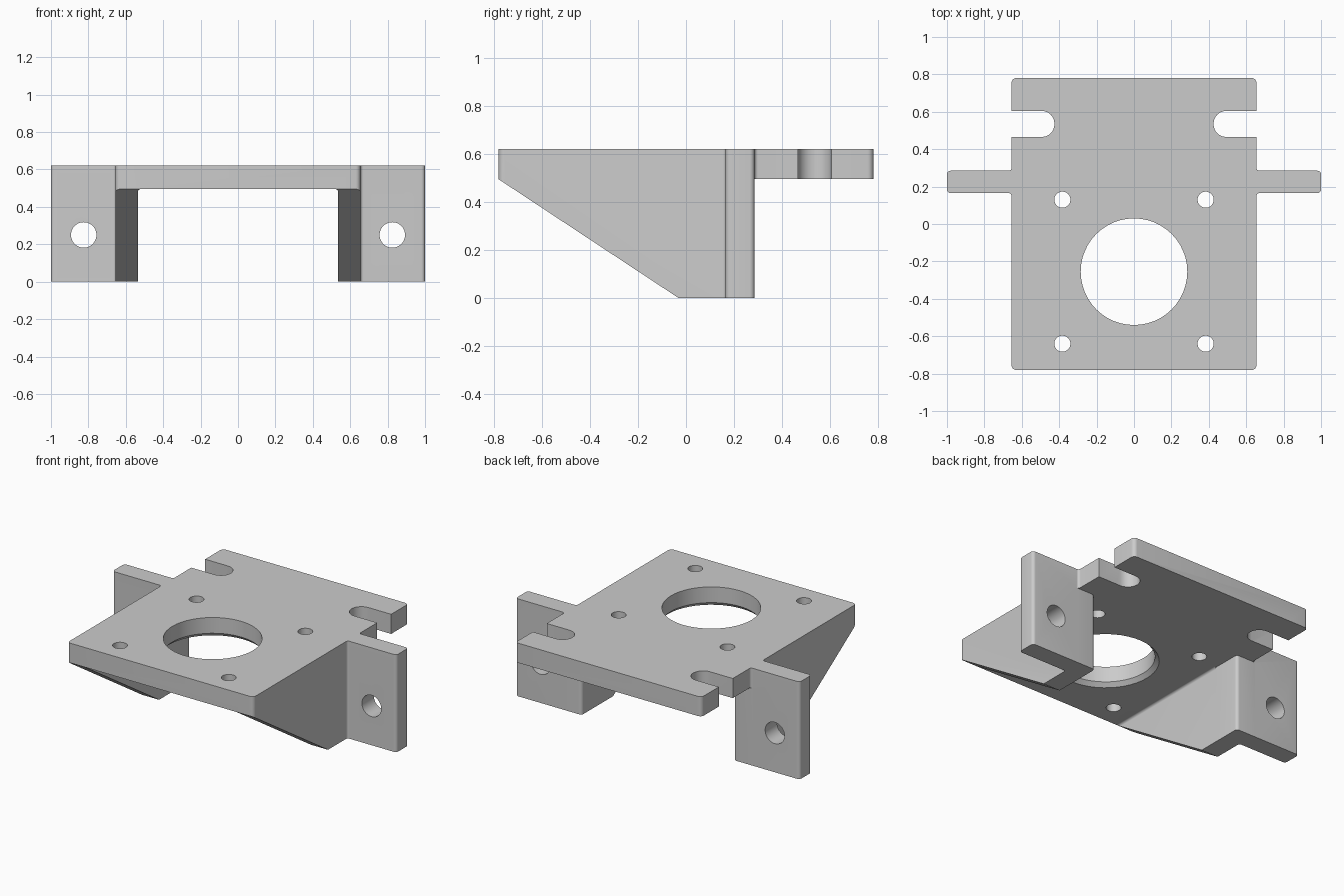
import bpy
import bmesh
import math
from mathutils import Vector, Matrix

cube = bpy.data.objects.get("Cube")
if cube:
    bpy.data.objects.remove(cube, do_unlink=True)

# Main dimensions
TOP, UNDER = 0.62, 0.495
SIDE, INNER, EAR = 0.655, 0.535, 1.0
FRONT, BACK = -0.78, 0.78
EAR_F, EAR_B = 0.165, 0.285
R = 0.025

grey = bpy.data.materials.new("plain grey")
grey.use_nodes = True
colour = (0.6, 0.6, 0.6, 1)
grey.diffuse_color = colour
grey.node_tree.nodes["Principled BSDF"].inputs["Base Color"].default_value = colour


def rounded(corners, steps=6):
    """Replace every (x, y, radius) corner with an arc."""
    out = []
    for i, (x, y, r) in enumerate(corners):
        p = Vector((x, y))
        if r == 0:
            out.append(p)
            continue
        a = (Vector(corners[i - 1][:2]) - p).normalized()
        b = (Vector(corners[(i + 1) % len(corners)][:2]) - p).normalized()
        half = a.angle(b) / 2
        centre = p + (a + b).normalized() * (r / math.sin(half))
        start = p + a * (r / math.tan(half)) - centre
        sweep = start.angle_signed(p + b * (r / math.tan(half)) - centre)
        for k in range(steps + 1):
            t = -sweep * k / steps
            c, s = math.cos(t), math.sin(t)
            out.append(centre + Vector((start.x * c - start.y * s, start.x * s + start.y * c)))
    return out


def mirrored(half):
    return half + [(-x, y, r) for x, y, r in reversed(half)]


def make(name, bm):
    bmesh.ops.recalc_face_normals(bm, faces=bm.faces)
    mesh = bpy.data.meshes.new(name)
    bm.to_mesh(mesh)
    bm.free()
    mesh.materials.append(grey)
    ob = bpy.data.objects.new(name, mesh)
    bpy.context.collection.objects.link(ob)
    return ob


def prism(name, outline, low, high, place):
    """Extrude a flat outline; place maps (u, v, depth) to a 3D point."""
    bm = bmesh.new()
    lower = [bm.verts.new(place(p[0], p[1], low)) for p in outline]
    upper = [bm.verts.new(place(p[0], p[1], high)) for p in outline]
    bm.faces.new(lower)
    bm.faces.new(upper)
    for i in range(len(outline)):
        bm.faces.new((lower[i - 1], lower[i], upper[i], upper[i - 1]))
    return make(name, bm)


def drill(x, y, z, r1, r2, depth, along_y=False):
    bm = bmesh.new()
    turn = Matrix.Rotation(math.pi / 2, 4, "X") if along_y else Matrix()
    bmesh.ops.create_cone(bm, cap_ends=True, segments=48, radius1=r1, radius2=r2,
                          depth=depth, matrix=Matrix.Translation((x, y, z)) @ turn)
    return make("drill", bm)


def cut(body, cutter):
    mod = body.modifiers.new("cut", "BOOLEAN")
    mod.operation, mod.solver, mod.object = "DIFFERENCE", "EXACT", cutter
    cutter.hide_render = True
    bpy.context.view_layer.objects.active = body
    bpy.ops.object.modifier_apply(modifier=mod.name)
    bpy.data.objects.remove(cutter, do_unlink=True)


def plan(u, v, d):
    return (u, v, d)


def elevation(u, v, d):
    return (u, d, v)


def profile(u, v, d):
    return (d, u, v)


# Full-height block with the plan shape of plate, ears and slots
plan_half = [
    (SIDE, FRONT, R), (SIDE, EAR_F, 0.015), (EAR, EAR_F, 0.02), (EAR, EAR_B, 0.02),
    (SIDE, EAR_B, 0.015), (SIDE, 0.465, 0), (0.425, 0.465, 0.069),
    (0.425, 0.605, 0.069), (SIDE, 0.605, 0), (SIDE, BACK, R),
]
bracket = prism("mounting_bracket", rounded(mirrored(plan_half)), 0, TOP, plan)

# Channel between the side walls
channel = [(INNER, -0.5, 0), (INNER, UNDER, 0.015)]
cut(bracket, prism("channel", rounded(mirrored(channel)), -1.2, 1.2, elevation))

# Clearance under the rear of the plate, rounding the rear wall corners
rear = [(INNER, 0.1, 0), (INNER, EAR_B, 0.02), (SIDE + 0.016, EAR_B, 0), (SIDE + 0.016, 1, 0)]
cut(bracket, prism("rear_clearance", rounded(mirrored(rear)), -0.5, UNDER, plan))

# Sloped lower edges of the side walls
slope = (UNDER - 0) / (-0.03 - FRONT)
wedge = [(-1, UNDER + slope * (1 + FRONT)), (-1, -0.2), (-0.03 + 0.2 / slope, -0.2)]
cut(bracket, prism("wedge", wedge, -0.8, 0.8, profile))

# Large centre opening with a chamfer underneath
cut(bracket, drill(0, -0.255, 0.55, 0.285, 0.285, 0.5))
cut(bracket, drill(0, -0.255, UNDER, 0.335, 0.285, 0.05))

# Small plate holes and ear holes
for side in (-1, 1):
    for y in (0.13, -0.64):
        cut(bracket, drill(side * 0.383, y, 0.55, 0.043, 0.043, 0.4))
    cut(bracket, drill(side * 0.825, 0.225, 0.25, 0.068, 0.068, 0.4, True))

bpy.ops.object.select_all(action="DESELECT")
bracket.select_set(True)
bpy.context.view_layer.objects.active = bracket
bpy.ops.object.shade_smooth_by_angle(angle=math.radians(30))
